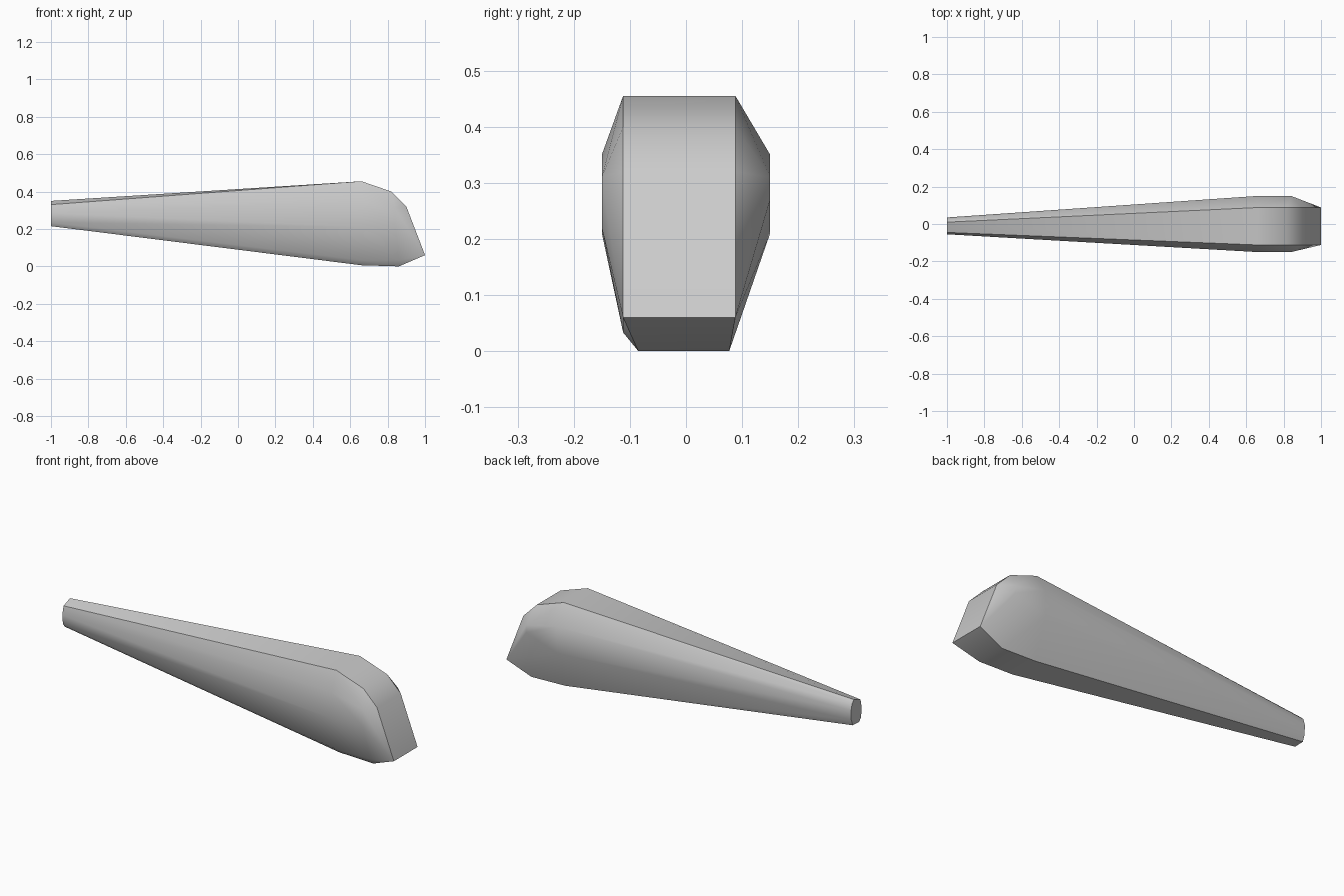
import bpy
import bmesh

cube = bpy.data.objects.get("Cube")
if cube:
    bpy.data.objects.remove(cube, do_unlink=True)

# Single plain grey
grey = bpy.data.materials.new("plain grey")
grey.use_nodes = True
colour = (0.6, 0.6, 0.6, 1)
grey.diffuse_color = colour
grey.node_tree.nodes["Principled BSDF"].inputs["Base Color"].default_value = colour


def section(x, outline):
    """Cross-section points (y, z) placed at one x."""
    return [(x, y, z) for y, z in outline]


# Narrow end
points = section(-1.0, [(-0.045, 0.33), (0.01, 0.35), (0.025, 0.335),
                        (0.035, 0.30), (0.033, 0.25), (0.02, 0.217),
                        (-0.035, 0.215), (-0.05, 0.235), (-0.055, 0.285)])
# Widest section, where the taper ends
points += section(0.66, [(-0.112, 0.455), (0.088, 0.455), (0.15, 0.35),
                         (0.15, 0.21), (0.077, 0.006), (-0.085, 0.006),
                         (-0.112, 0.033), (-0.15, 0.21), (-0.15, 0.35)])
# Rounded shoulders and cheeks of the butt
points += section(0.82, [(-0.112, 0.40), (0.088, 0.40)])
points += section(0.84, [(0.15, 0.31), (0.15, 0.27), (-0.15, 0.31), (-0.15, 0.22)])
points += section(0.86, [(0.077, 0.0), (-0.085, 0.0), (-0.112, 0.033)])
points += section(0.90, [(-0.112, 0.32), (0.088, 0.32)])
# Pointed lower tip
points += section(1.0, [(-0.112, 0.06), (0.088, 0.06)])

# Wrap the sections in one closed skin
bm = bmesh.new()
for p in points:
    bm.verts.new(p)
hull = bmesh.ops.convex_hull(bm, input=bm.verts)
loose = [v for v in bm.verts if not v.link_faces]
bmesh.ops.delete(bm, geom=loose, context="VERTS")
bmesh.ops.dissolve_limit(bm, angle_limit=0.01, verts=bm.verts, edges=bm.edges)
bmesh.ops.recalc_face_normals(bm, faces=bm.faces)

mesh = bpy.data.meshes.new("tapered_handle")
bm.to_mesh(mesh)
bm.free()
mesh.materials.append(grey)
handle = bpy.data.objects.new("tapered_handle", mesh)
bpy.context.collection.objects.link(handle)

# Soft sides with crisp corners
bpy.ops.object.select_all(action="DESELECT")
handle.select_set(True)
bpy.context.view_layer.objects.active = handle
bpy.ops.object.shade_smooth_by_angle(angle=0.6)
